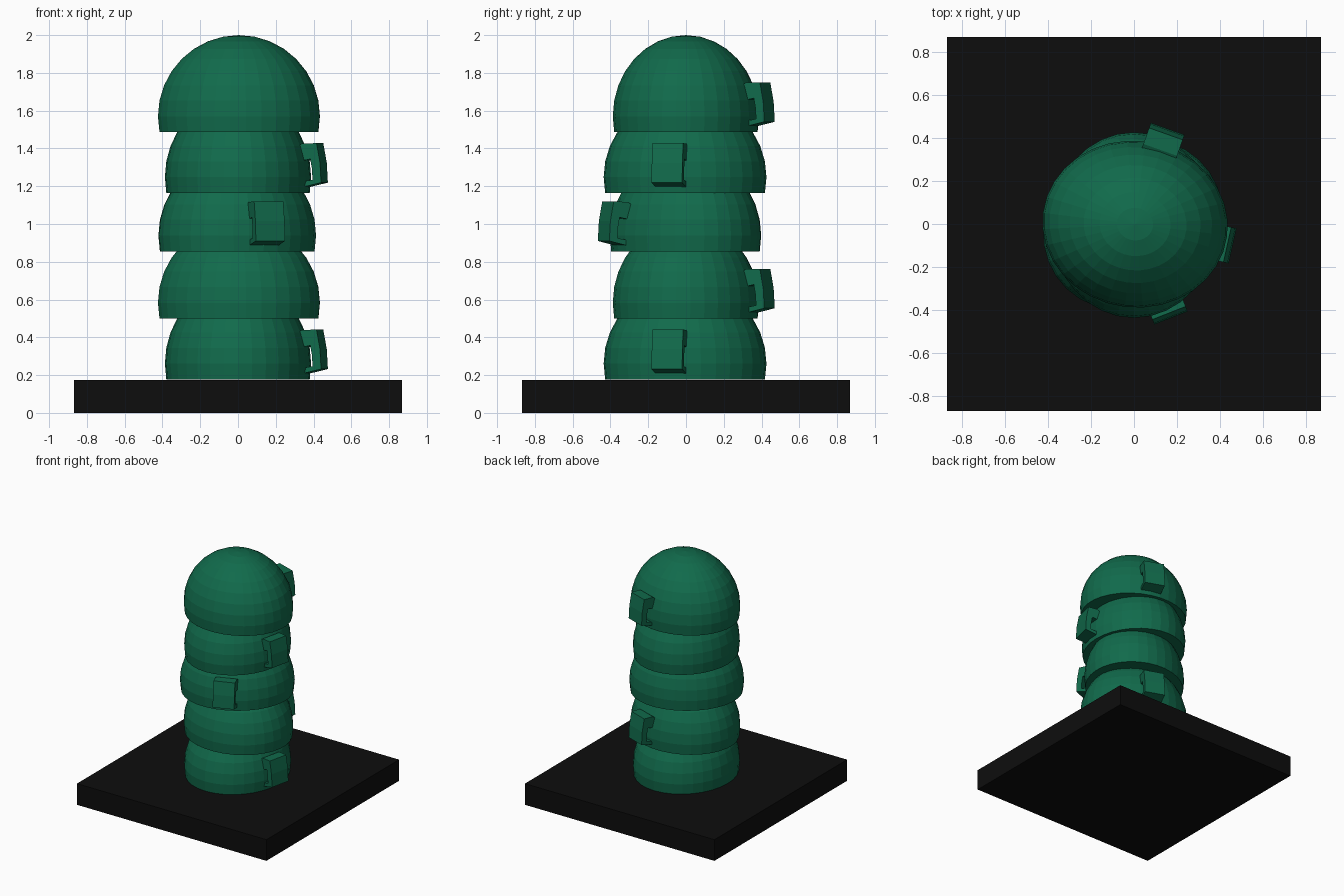
import bpy, bmesh, math
from mathutils import Matrix, Vector

if "Cube" in bpy.data.objects:
    bpy.data.objects.remove(bpy.data.objects["Cube"])


def material(name, rgb):
    m = bpy.data.materials.new(name)
    m.diffuse_color = (*rgb, 1)
    m.use_nodes = True
    m.node_tree.nodes["Principled BSDF"].inputs["Base Color"].default_value = m.diffuse_color
    return m


GREEN = material("deep green", (0.0055, 0.145, 0.071))
BLACK = material("black", (0.004, 0.004, 0.004))


def finish(bm, name, mat, matrix=Matrix()):
    bmesh.ops.recalc_face_normals(bm, faces=bm.faces)
    bm.transform(matrix)
    me = bpy.data.meshes.new(name)
    bm.to_mesh(me)
    bm.free()
    me.materials.append(mat)
    ob = bpy.data.objects.new(name, me)
    bpy.context.collection.objects.link(ob)
    return ob


# Square base slab
bm = bmesh.new()
bmesh.ops.create_cube(bm, size=1)
finish(bm, "base_slab", BLACK,
       Matrix.Translation((0, 0, 0.0875)) @ Matrix.Diagonal((1.736, 1.736, 0.175, 1)))


# Dome: slightly oval sphere cut flat one ring below its equator
RZ = 0.43
DROP = RZ * math.sin(math.pi / 16)


def dome(name, matrix):
    bm = bmesh.new()
    bmesh.ops.create_uvsphere(bm, u_segments=32, v_segments=16, radius=1)
    low = [v for v in bm.verts if v.co.z < -math.sin(math.pi / 16) - 0.01]
    bmesh.ops.delete(bm, geom=low, context='VERTS')
    bmesh.ops.holes_fill(bm, edges=[e for e in bm.edges if e.is_boundary], sides=0)
    local = Matrix.Translation((0, -0.005, DROP)) @ Matrix.Diagonal((0.387, 0.431, RZ, 1))
    finish(bm, name, GREEN, matrix @ local)


# Bracket: C-shaped side profile (radius, height) extruded sideways
PROFILE = [(0.345, 0.250), (0.365, 0.262), (0.444, 0.264), (0.463, 0.160), (0.469, 0.055),
           (0.372, 0.032), (0.365, 0.060), (0.422, 0.070), (0.420, 0.125), (0.410, 0.180),
           (0.352, 0.168)]
HALF_WIDTH = 0.083


def bracket(name, matrix):
    bm = bmesh.new()
    face = bm.faces.new([bm.verts.new((r, -HALF_WIDTH, z)) for r, z in PROFILE])
    ext = bmesh.ops.extrude_face_region(bm, geom=[face], use_keep_orig=True)
    moved = [g for g in ext["geom"] if isinstance(g, bmesh.types.BMVert)]
    bmesh.ops.translate(bm, verts=moved, vec=Vector((0, 2 * HALF_WIDTH, 0)))
    finish(bm, name, GREEN, matrix @ Matrix.Rotation(math.radians(-12.5), 4, 'Z'))


# Stack of domes from bottom to top: (bottom height, turn in degrees)
STACK = [(0.177, 0), (0.499, 83), (0.855, -56), (1.164, 0), (1.486, 83)]
for i, (z, turn) in enumerate(STACK, 1):
    place = Matrix.Translation((0, 0, z)) @ Matrix.Rotation(math.radians(turn), 4, 'Z')
    dome(f"dome_{i}", place)
    bracket(f"bracket_{i}", place)
